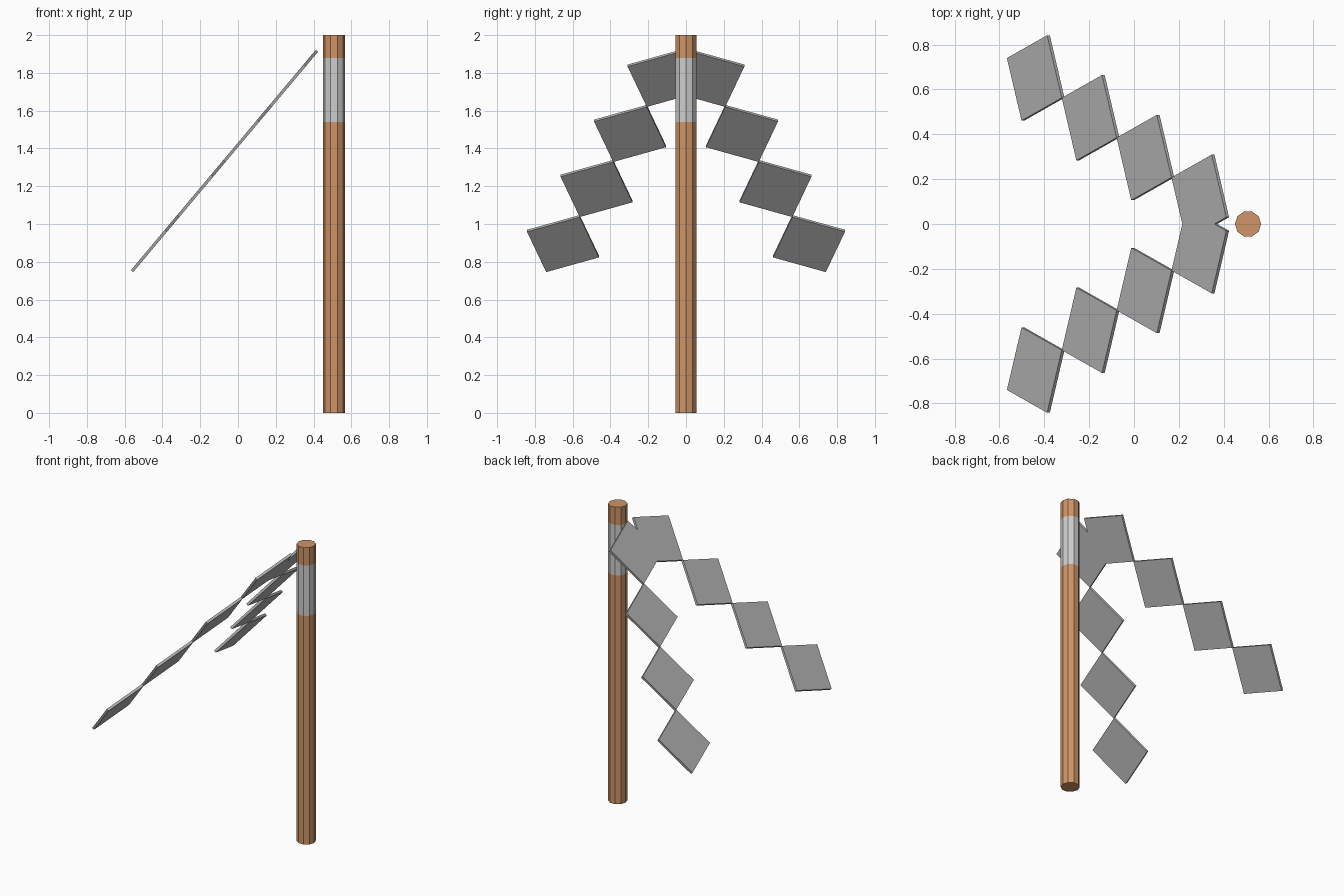
import bpy, bmesh, math
from mathutils import Matrix, Vector

if "Cube" in bpy.data.objects:
    bpy.data.objects.remove(bpy.data.objects["Cube"])


def material(name, rgb):
    m = bpy.data.materials.new(name)
    m.diffuse_color = (*rgb, 1)
    m.use_nodes = True
    m.node_tree.nodes["Principled BSDF"].inputs["Base Color"].default_value = m.diffuse_color
    return m


wood = material("wood brown", (0.62, 0.30, 0.135))
band = material("light grey band", (0.62, 0.62, 0.62))
slate = material("plate grey", (0.47, 0.47, 0.47))


def make_object(name, bm, mats):
    bmesh.ops.recalc_face_normals(bm, faces=bm.faces)
    me = bpy.data.meshes.new(name)
    bm.to_mesh(me)
    bm.free()
    for m in mats:
        me.materials.append(m)
    ob = bpy.data.objects.new(name, me)
    bpy.context.collection.objects.link(ob)
    return ob


# Ten-sided pole, cut at the band's edges and coloured by height
R, PX, LOW, HIGH = 0.0585, 0.5085, 1.54, 1.88
bm = bmesh.new()
ring = [bm.verts.new((PX + R * math.cos(math.tau * i / 10),
                      R * math.sin(math.tau * i / 10), 0)) for i in range(10)]
base = bm.faces.new(ring)
ext = bmesh.ops.extrude_face_region(bm, geom=[base], use_keep_orig=True)
bmesh.ops.translate(bm, vec=(0, 0, 2),
                    verts=[v for v in ext["geom"] if isinstance(v, bmesh.types.BMVert)])
for z in (LOW, HIGH):
    bmesh.ops.bisect_plane(bm, geom=bm.verts[:] + bm.edges[:] + bm.faces[:],
                           plane_co=(0, 0, z), plane_no=(0, 0, 1))
for f in bm.faces:
    f.material_index = int(LOW < f.calc_center_median().z < HIGH
                           and abs(f.normal.z) < 0.5)
make_object("pole", bm, [wood, band])

# Chain of square plates touching corner to corner on a 50 degree slope
SIZE, THICK, SLOPE, TILT = 0.297, 0.016, math.radians(50), math.radians(20)
lean = Matrix.Rotation(-SLOPE, 4, 'Y')
step = lean @ Matrix.Rotation(TILT, 4, 'Z') @ Vector((-SIZE, SIZE, 0))
first = Vector((0.2955, 0.119, 1.771))
bm = bmesh.new()
for i in range(4):
    place = (Matrix.Translation(first + step * i) @ lean
             @ Matrix.Rotation(TILT, 4, 'Z')
             @ Matrix.Diagonal((SIZE, SIZE, THICK, 1)))
    bmesh.ops.create_cube(bm, size=1, matrix=place)
plates = make_object("plate_chains", bm, [slate])

# Mirror to the other side, trimming the overlap at the middle
mod = plates.modifiers.new("mirror", 'MIRROR')
mod.use_axis = (False, True, False)
mod.use_bisect_axis = (False, True, False)
